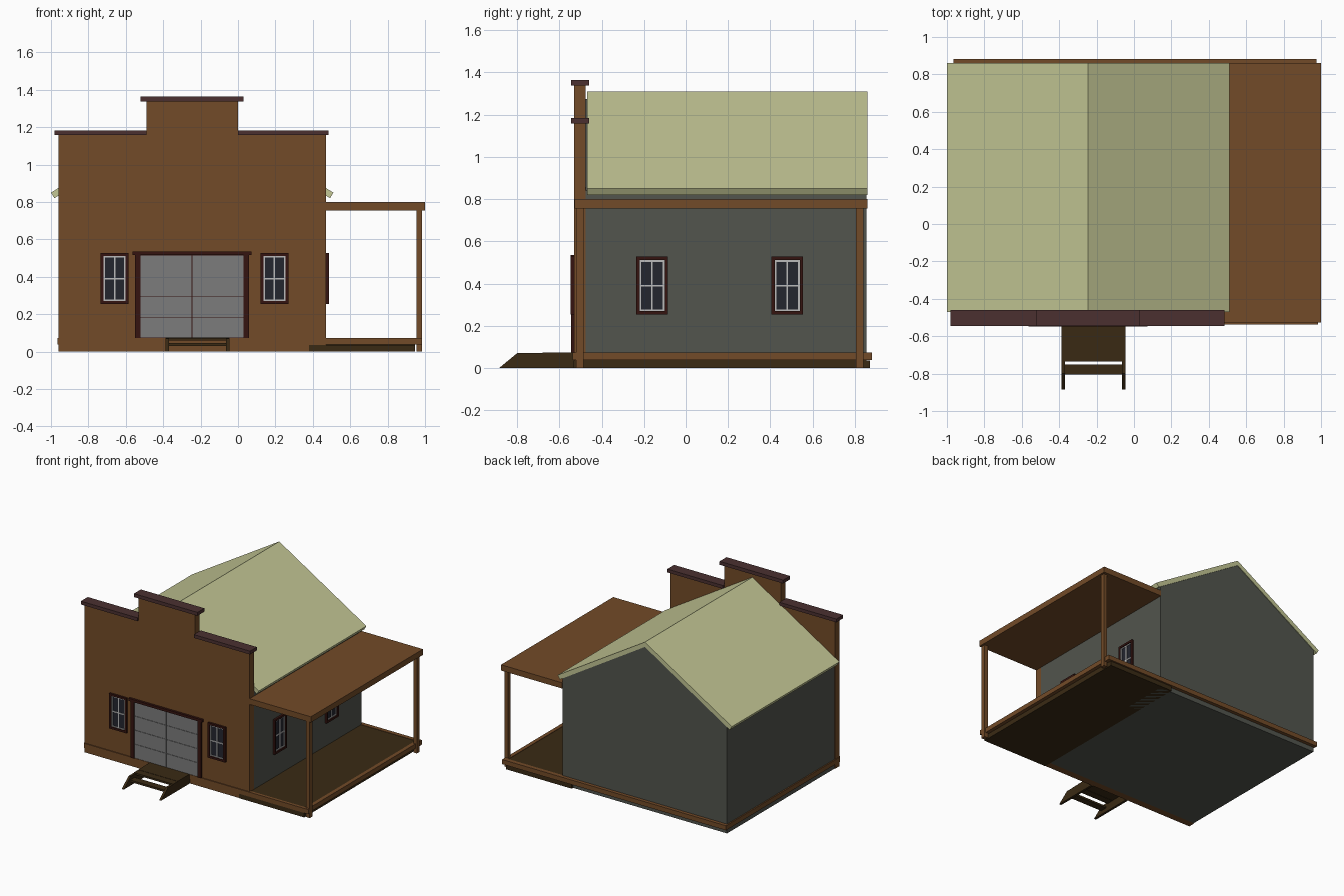
import bpy, bmesh
from mathutils import Vector

if "Cube" in bpy.data.objects:
    bpy.data.objects.remove(bpy.data.objects["Cube"])


def mat(name, rgb):
    m = bpy.data.materials.new(name)
    m.diffuse_color = (*rgb, 1)
    m.use_nodes = True
    m.node_tree.nodes["Principled BSDF"].inputs["Base Color"].default_value = m.diffuse_color
    return m


BROWN = mat("brown_wood", (0.17, 0.07, 0.021))
WALL = mat("dark_grey_wall", (0.085, 0.09, 0.075))
ROOF = mat("pale_green_roof", (0.55, 0.57, 0.30))
CAP = mat("maroon_cap", (0.07, 0.03, 0.03))
TRIM = mat("dark_red_trim", (0.035, 0.007, 0.005))
DECK = mat("dark_deck", (0.042, 0.023, 0.007))
GLASS = mat("dark_glass", (0.017, 0.019, 0.028))
BAR = mat("pale_bar", (0.5, 0.5, 0.5))
DOOR = mat("door_grey", (0.2, 0.2, 0.2))


def make(name, bm, m):
    bmesh.ops.recalc_face_normals(bm, faces=bm.faces)
    me = bpy.data.meshes.new(name)
    bm.to_mesh(me)
    bm.free()
    ob = bpy.data.objects.new(name, me)
    bpy.context.collection.objects.link(ob)
    me.materials.append(m)
    return ob


def boxes(name, m, *ranges):
    """One object from boxes given as (x0, x1, y0, y1, z0, z1)."""
    bm = bmesh.new()
    for x0, x1, y0, y1, z0, z1 in ranges:
        vs = bmesh.ops.create_cube(bm, size=1)["verts"]
        for v in vs:
            v.co = Vector(((x0 + x1) / 2 + v.co.x * (x1 - x0),
                           (y0 + y1) / 2 + v.co.y * (y1 - y0),
                           (z0 + z1) / 2 + v.co.z * (z1 - z0)))
    return make(name, bm, m)


def prism(name, m, pts, a, b, axis="y"):
    """Profile in the x-z (or y-z) plane, extruded from a to b."""
    bm = bmesh.new()
    vs = [bm.verts.new((p, a, z) if axis == "y" else (a, p, z)) for p, z in pts]
    f = bm.faces.new(vs)
    ext = bmesh.ops.extrude_face_region(bm, geom=[f])["geom"]
    step = Vector((0, b - a, 0) if axis == "y" else (b - a, 0, 0))
    bmesh.ops.translate(bm, vec=step, verts=[g for g in ext if isinstance(g, bmesh.types.BMVert)])
    return make(name, bm, m)


# Main building with gable ends
RX = -0.245
prism("main_walls", WALL,
      [(-0.955, 0), (0.47, 0), (0.47, 0.84), (RX, 1.275), (-0.955, 0.84)], -0.475, 0.855)

# Gable roof, eave ends cut square to the slope
prism("gable_roof", ROOF,
      [(RX, 1.31), (0.51, 0.85), (0.492, 0.82), (RX, 1.272), (-0.982, 0.82), (-1.0, 0.85)],
      -0.47, 0.86)

# Stepped false front and its caps
prism("false_front", BROWN,
      [(-0.96, 0), (0.47, 0), (0.47, 1.16), (0, 1.16), (0, 1.34),
       (-0.49, 1.34), (-0.49, 1.16), (-0.96, 1.16)], -0.53, -0.475)
boxes("front_caps", CAP,
      (-0.98, -0.49, -0.545, -0.46, 1.157, 1.183),
      (0.0, 0.485, -0.545, -0.46, 1.157, 1.183),
      (-0.52, 0.03, -0.545, -0.46, 1.338, 1.365))

# Base trim band running around the building and porch
boxes("base_trim", BROWN,
      (-0.96, 0.985, -0.537, -0.515, 0.037, 0.073),
      (-0.96, 0.955, 0.85, 0.882, 0.037, 0.073),
      (0.945, 0.975, -0.53, 0.882, 0.037, 0.073),
      (-0.965, -0.945, -0.53, 0.882, 0.037, 0.073))

# Side porch: deck, posts and flat roof
boxes("porch_deck", DECK, (0.38, 0.947, -0.533, 0.872, 0, 0.035),
      (0.47, 0.947, -0.52, 0.855, 0.03, 0.07))
boxes("porch_posts", BROWN,
      (0.955, 0.985, -0.52, -0.485, 0, 0.76),
      (0.955, 0.985, 0.805, 0.84, 0, 0.76))
boxes("porch_roof", BROWN, (0.47, 1.0, -0.527, 0.86, 0.755, 0.80))

# Double door of planks with frame
boxes("door_backing", TRIM, (-0.52, 0.03, -0.533, -0.525, 0.073, 0.52))
planks = []
for x0, x1 in ((-0.52, -0.248), (-0.242, 0.03)):
    for i in range(4):
        z = 0.075 + i * 0.11
        planks.append((x0, x1, -0.537, -0.53, z, z + 0.108))
boxes("door_planks", DOOR, *planks)
boxes("door_frame", TRIM,
      (-0.55, -0.52, -0.545, -0.525, 0.073, 0.515),
      (0.03, 0.06, -0.545, -0.525, 0.073, 0.515),
      (-0.565, 0.073, -0.548, -0.525, 0.515, 0.535))


def window(name, c, side):
    """Window centred at c along the wall; side picks the right wall."""
    def r(u0, u1, d, z0, z1):
        if side:
            return (0.465, 0.47 + d, c + u0, c + u1, z0, z1)
        return (c + u0, c + u1, -0.53 - d, -0.525, z0, z1)

    def ring(w, t, d, z0, z1):
        return [r(-w, -w + t, d, z0, z1), r(w - t, w, d, z0, z1),
                r(-w + t, w - t, d, z0, z0 + t), r(-w + t, w - t, d, z1 - t, z1)]
    boxes(name + "_frame", TRIM, *ring(0.075, 0.016, 0.016, 0.253, 0.527))
    boxes(name + "_glass", GLASS, r(-0.06, 0.06, 0.003, 0.265, 0.515))
    boxes(name + "_bars", BAR, *ring(0.06, 0.009, 0.008, 0.268, 0.512),
          r(-0.004, 0.004, 0.007, 0.27, 0.51), r(-0.055, 0.055, 0.007, 0.385, 0.394))


window("front_window_left", -0.66, False)
window("front_window_right", 0.195, False)
window("side_window_front", -0.162, True)
window("side_window_back", 0.48, True)

# Front steps: two stringers and three treads
for name, x in (("step_stringer_left", -0.388), ("step_stringer_right", -0.064)):
    prism(name, DECK, [(-0.885, 0), (-0.53, 0), (-0.53, 0.07), (-0.80, 0.07)], x, x + 0.018, "x")
boxes("step_treads", DECK,
      (-0.388, -0.046, -0.68, -0.53, 0.06, 0.074),
      (-0.388, -0.046, -0.735, -0.68, 0.058, 0.072),
      (-0.37, -0.064, -0.805, -0.75, 0.03, 0.045))
